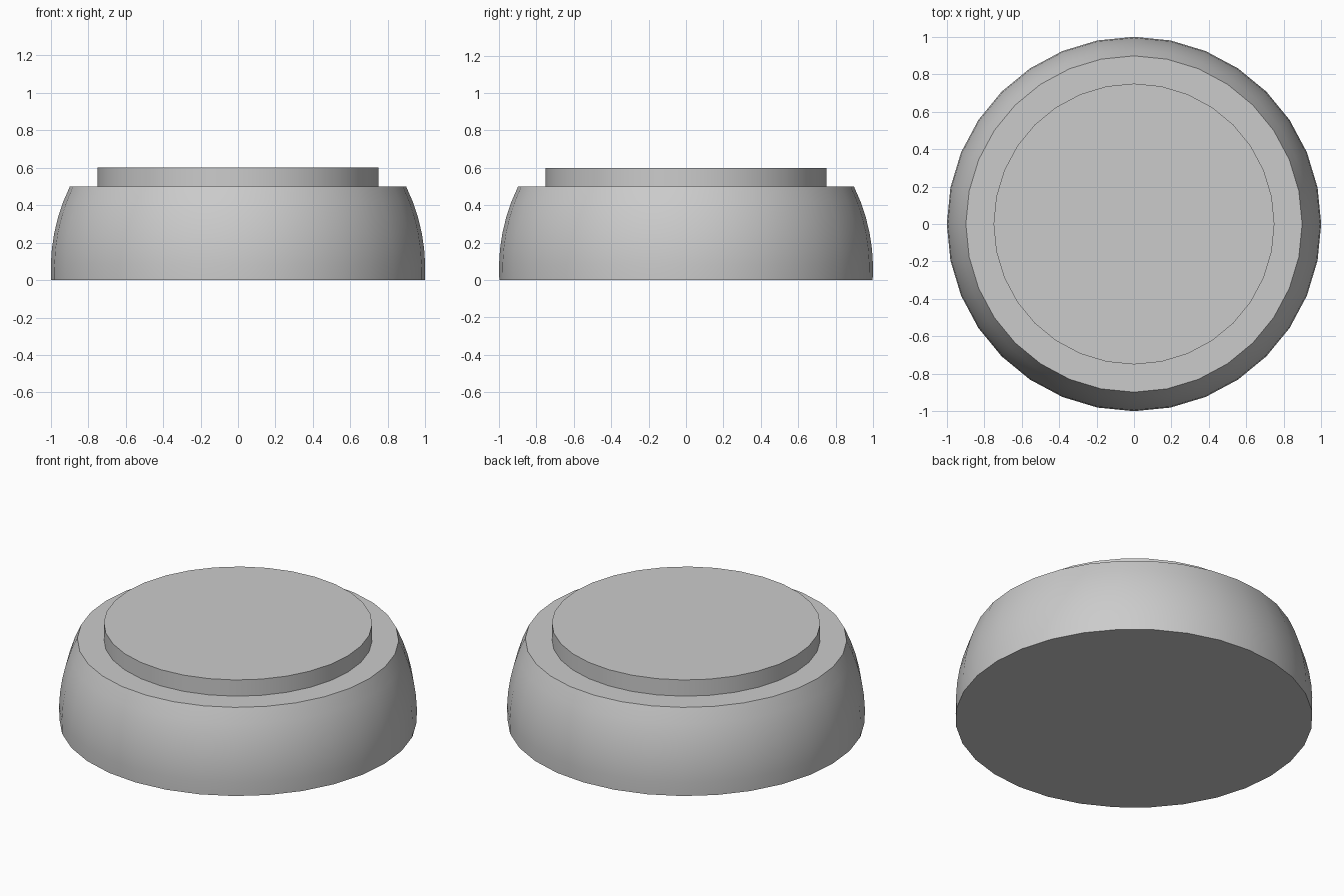
import bpy, bmesh, math

cube = bpy.data.objects.get("Cube")
if cube:
    bpy.data.objects.remove(cube, do_unlink=True)

SEGMENTS = 32

grey = bpy.data.materials.new("plain grey")
grey.use_nodes = True
colour = (0.6, 0.6, 0.6, 1)
grey.diffuse_color = colour
grey.node_tree.nodes["Principled BSDF"].inputs["Base Color"].default_value = colour


def lathe(name, profile):
    """Revolve (radius, height) points into a closed solid."""
    bm = bmesh.new()
    rings = []
    for r, z in profile:
        rings.append([bm.verts.new((r * math.cos(a), r * math.sin(a), z))
                      for a in (math.tau * i / SEGMENTS for i in range(SEGMENTS))])
    for low, high in zip(rings, rings[1:]):
        for i in range(SEGMENTS):
            j = (i + 1) % SEGMENTS
            bm.faces.new((low[i], low[j], high[j], high[i]))
    bm.faces.new(rings[0][::-1])
    bm.faces.new(rings[-1])
    mesh = bpy.data.meshes.new(name)
    bm.to_mesh(mesh)
    bm.free()
    mesh.materials.append(grey)
    obj = bpy.data.objects.new(name, mesh)
    bpy.context.collection.objects.link(obj)
    bpy.ops.object.select_all(action="DESELECT")
    obj.select_set(True)
    bpy.context.view_layer.objects.active = obj
    bpy.ops.object.shade_smooth_by_angle(angle=math.radians(35))
    return obj


# Rounded body: slice of a sphere, flat above and below
TOP, CENTRE, STEPS = 0.5, 0.06, 6
heights = [TOP * i / STEPS for i in range(STEPS + 1)]
lathe("rounded_body", [(math.sqrt(1 - (z - CENTRE) ** 2), z) for z in heights])

# Raised disc on the top
lathe("top_disc", [(0.75, TOP), (0.75, 0.6)])
